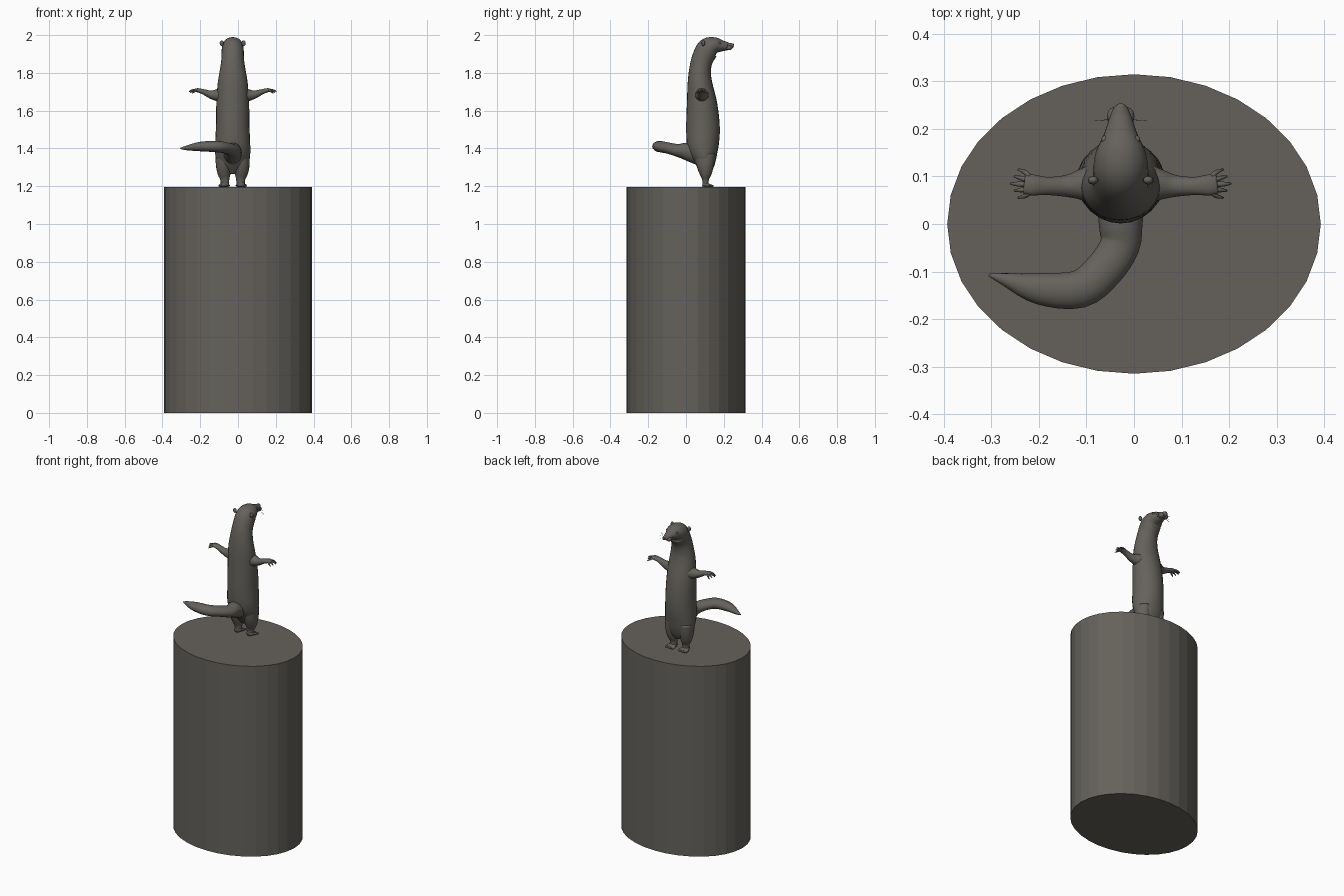
import bpy, bmesh, math
from mathutils import Vector

cube = bpy.data.objects.get("Cube")
if cube:
    bpy.data.objects.remove(cube, do_unlink=True)

stone = bpy.data.materials.new("warm dark grey")
stone.use_nodes = True
COLOUR = (0.13, 0.121, 0.106, 1)
stone.diffuse_color = COLOUR
stone.node_tree.nodes["Principled BSDF"].inputs["Base Color"].default_value = COLOUR

MID = -0.028  # the animal stands slightly off centre


def finish(bm, name, smooth=True):
    bmesh.ops.recalc_face_normals(bm, faces=bm.faces)
    mesh = bpy.data.meshes.new(name)
    bm.to_mesh(mesh)
    bm.free()
    mesh.materials.append(stone)
    for p in mesh.polygons:
        p.use_smooth = smooth
    ob = bpy.data.objects.new(name, mesh)
    bpy.context.collection.objects.link(ob)
    return ob


def spline(keys, steps):
    """Smooth path through the key rows."""
    rows = [Vector(k) for k in keys]
    ext = [2 * rows[0] - rows[1]] + rows + [2 * rows[-1] - rows[-2]]
    out = []
    for i in range(len(rows) - 1):
        a, b, c, d = ext[i:i + 4]
        for j in range(steps):
            t = j / steps
            out.append(0.5 * (2 * b + (c - a) * t + (2 * a - 5 * b + 4 * c - d) * t * t
                              + (3 * b - a - 3 * c + d) * t ** 3))
    return out + [rows[-1]]


def limb(name, keys, up, segs=16, steps=4):
    """Loft of ellipses; each key is x, y, z, half width, half height."""
    rows = spline(keys, steps)
    pts = [Vector(r[:3]) for r in rows]
    bm = bmesh.new()
    rings = []
    for i, r in enumerate(rows):
        tangent = (pts[min(i + 1, len(pts) - 1)] - pts[max(i - 1, 0)]).normalized()
        side = tangent.cross(Vector(up)).normalized()
        top = side.cross(tangent)
        rings.append([bm.verts.new(pts[i] + side * r[3] * math.cos(a) + top * r[4] * math.sin(a))
                      for a in (math.tau * k / segs for k in range(segs))])
    for p, q in zip(rings, rings[1:]):
        for k in range(segs):
            n = (k + 1) % segs
            bm.faces.new((p[k], p[n], q[n], q[k]))
    bm.faces.new(rings[0])
    bm.faces.new(rings[-1])
    return finish(bm, name)


def ball(name, loc, size):
    bm = bmesh.new()
    bmesh.ops.create_uvsphere(bm, u_segments=12, v_segments=8, radius=1)
    bmesh.ops.scale(bm, vec=size, verts=bm.verts)
    bmesh.ops.translate(bm, vec=loc, verts=bm.verts)
    return finish(bm, name)


# Oval pedestal
bm = bmesh.new()
bmesh.ops.create_cone(bm, cap_ends=True, segments=32, radius1=1, radius2=1, depth=1.195)
bmesh.ops.scale(bm, vec=(0.393, 0.315, 1), verts=bm.verts)
bmesh.ops.translate(bm, vec=(0, 0, 1.195 / 2), verts=bm.verts)
finish(bm, "pedestal", smooth=False)

# Torso, neck and head in one sweep: y, z, half width, half depth
profile = [(.11, 1.265, .03, .02), (.107, 1.30, .072, .042), (.1, 1.345, .09, .063),
           (.09, 1.41, .093, .083), (.09, 1.51, .089, .089), (.085, 1.63, .087, .081),
           (.074, 1.74, .08, .066), (.074, 1.81, .069, .058), (.086, 1.87, .06, .057),
           (.116, 1.926, .058, .06), (.152, 1.945, .052, .045), (.19, 1.943, .035, .03),
           (.225, 1.941, .023, .02), (.247, 1.944, .013, .012), (.252, 1.945, .004, .004)]
limb("body_and_head", [(MID, *p) for p in profile], (0, -1, .6), segs=24)

# Tail curling to one side
limb("tail", [(MID, .06, 1.37, .05, .055), (MID, 0, 1.385, .046, .046),
              (-.03, -.045, 1.39, .042, .034), (-.062, -.095, 1.402, .041, .03),
              (-.115, -.137, 1.41, .04, .03), (-.2, -.136, 1.41, .033, .025),
              (-.27, -.117, 1.403, .014, .013), (-.305, -.107, 1.4, .003, .003)], (0, 0, 1))

ball("nose", (MID, .245, 1.948), (.011, .009, .008))

for side, s in (("left", 1), ("right", -1)):
    # Arm, palm and spread fingers
    limb(side + "_arm", [(MID + s * x, *r) for x, *r in (
        (.04, .085, 1.682, .05, .045), (.08, .083, 1.682, .034, .033),
        (.115, .08, 1.685, .023, .022), (.155, .08, 1.7, .019, .014),
        (.185, .082, 1.708, .022, .011), (.203, .084, 1.708, .02, .007))], (0, 0, 1))
    for i in range(5):
        f = i / 2 - 1
        reach = .232 - .016 * abs(f)
        limb(f"{side}_finger_{i + 1}", [
            (MID + s * .192, .083 + .016 * f, 1.708, .006, .006),
            (MID + s * (reach - .015), .084 + .025 * f, 1.708 - .006 * abs(f), .005, .005),
            (MID + s * reach, .085 + .03 * f, 1.7 - .008 * abs(f), .002, .002)],
            (0, 0, 1), segs=8, steps=2)

    # Leg and webbed foot
    limb(side + "_leg", [(MID + s * x, *r) for x, *r in (
        (.048, .1, 1.37, .042, .055), (.048, .102, 1.31, .041, .046),
        (.045, .104, 1.265, .034, .032), (.042, .103, 1.235, .024, .018),
        (.042, .104, 1.203, .022, .016))], (0, 1, 0))
    limb(side + "_foot", [(MID + s * x, *r) for x, *r in (
        (.042, .088, 1.212, .018, .014), (.043, .105, 1.209, .024, .013),
        (.045, .125, 1.204, .03, .008), (.046, .137, 1.2, .029, .004))], (0, 0, 1))
    for i in range(3):
        ball(f"{side}_toe_{i + 1}", (MID + s * (.027 + .019 * i), .135, 1.202), (.009, .012, .006))

    # Face details
    ball(side + "_ear", (MID + s * .058, .092, 1.957), (.011, .009, .015))
    ball(side + "_eye", (MID + s * .034, .178, 1.959), (.007, .008, .007))
    ball(side + "_cheek", (MID + s * .014, .226, 1.933), (.015, .02, .013))
    for i in range(3):
        limb(f"{side}_whisker_{i + 1}", [
            (MID + s * .02, .22, 1.932 + .004 * i, .0008, .0008),
            (MID + s * .055, .217, 1.915 + .02 * i, .0004, .0004)], (0, 0, 1), segs=5, steps=1)
